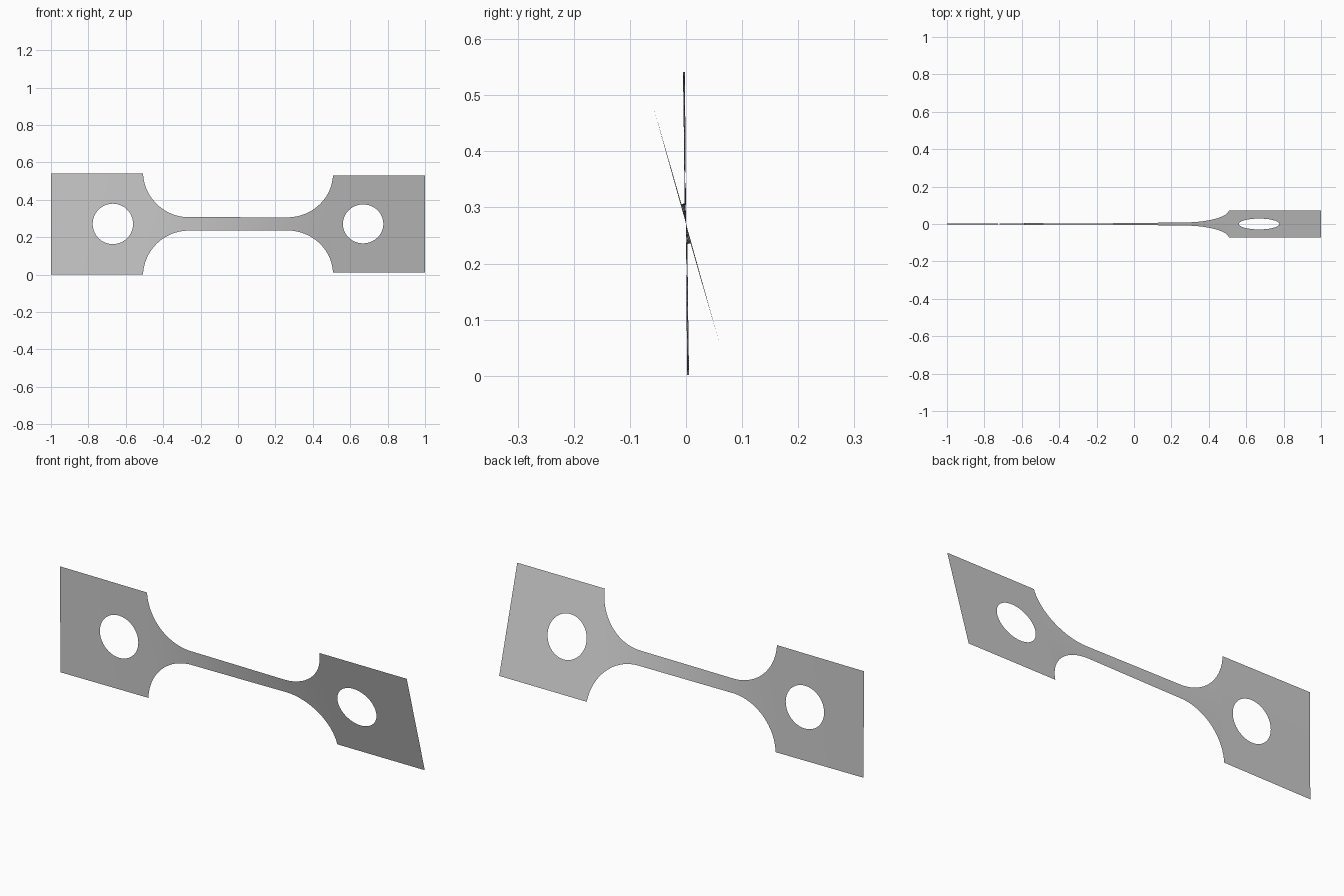
import bpy, bmesh, math
from mathutils import Matrix, Vector

# Remove the default cube
if "Cube" in bpy.data.objects:
    bpy.data.objects.remove(bpy.data.objects["Cube"], do_unlink=True)

HALF_TAB, HALF_NECK, MID = 0.27, 0.036, 0.271
FILLET_R, FILLET_X = 0.245, 0.263
HOLE_X, HOLE_R = 0.669, 0.108
TAB_X = FILLET_X + math.sqrt(FILLET_R**2 - (HALF_NECK + FILLET_R - HALF_TAB)**2)


def outline(x):
    """Half height of the strip at x."""
    x = abs(x)
    if x >= TAB_X - 1e-6:
        return HALF_TAB
    d = max(0, x - FILLET_X)
    return HALF_NECK + FILLET_R - math.sqrt(max(0, FILLET_R**2 - d * d))


def hole(x):
    """Half height of the round hole at x."""
    return math.sqrt(max(0, HOLE_R**2 - (abs(x) - HOLE_X)**2))


def twist(x):
    """Twist angle: almost all of it happens in the neck."""
    t = max(0, min(1, (x + 0.5) / 1.0))
    t = t * t * (3 - 2 * t) * 0.5 + t * 0.5
    lead = 0.8 * min(1, (x + 1) / 0.5)
    return math.radians(0.4 + lead + 14.4 * t)


# Stations along the length: neck, fillet arc, tab, hole arc, end
arc = math.asin((TAB_X - FILLET_X) / FILLET_R)
side = [FILLET_X * i / 10 for i in range(1, 11)]
side += [FILLET_X + FILLET_R * math.sin(arc * i / 28) for i in range(1, 29)]
side += [HOLE_X - HOLE_R * math.cos(math.pi * i / 32) for i in range(33)]
side += [0.89, 1.0]
stations = [-x for x in reversed(side)] + [0] + side

# Twisted sheet, an upper and a lower row of quads around the holes
bm = bmesh.new()
for s in (1, -1):
    previous = None
    for x in stations:
        turn = Matrix.Rotation(twist(x), 3, 'X')
        inner, outer = hole(x), outline(x)
        column = []
        for k in range(4):
            z = inner + (outer - inner) * k / 3
            column.append(bm.verts.new(turn @ Vector((x, 0, s * z)) + Vector((0, 0, MID))))
        if previous:
            for k in range(3):
                quad = [previous[k], column[k], column[k + 1], previous[k + 1]]
                bm.faces.new(quad if s > 0 else quad[::-1])
        previous = column
bmesh.ops.remove_doubles(bm, verts=bm.verts, dist=1e-5)

mesh = bpy.data.meshes.new("twisted_test_strip")
bm.to_mesh(mesh)
bm.free()
strip = bpy.data.objects.new("twisted_test_strip", mesh)
bpy.context.collection.objects.link(strip)

# Plain grey metal
grey = bpy.data.materials.new("plain_grey")
grey.use_nodes = True
grey.diffuse_color = (0.6, 0.6, 0.6, 1)
grey.node_tree.nodes["Principled BSDF"].inputs["Base Color"].default_value = (0.6, 0.6, 0.6, 1)
mesh.materials.append(grey)

bpy.context.view_layer.objects.active = strip
strip.select_set(True)
bpy.ops.object.shade_smooth_by_angle()
